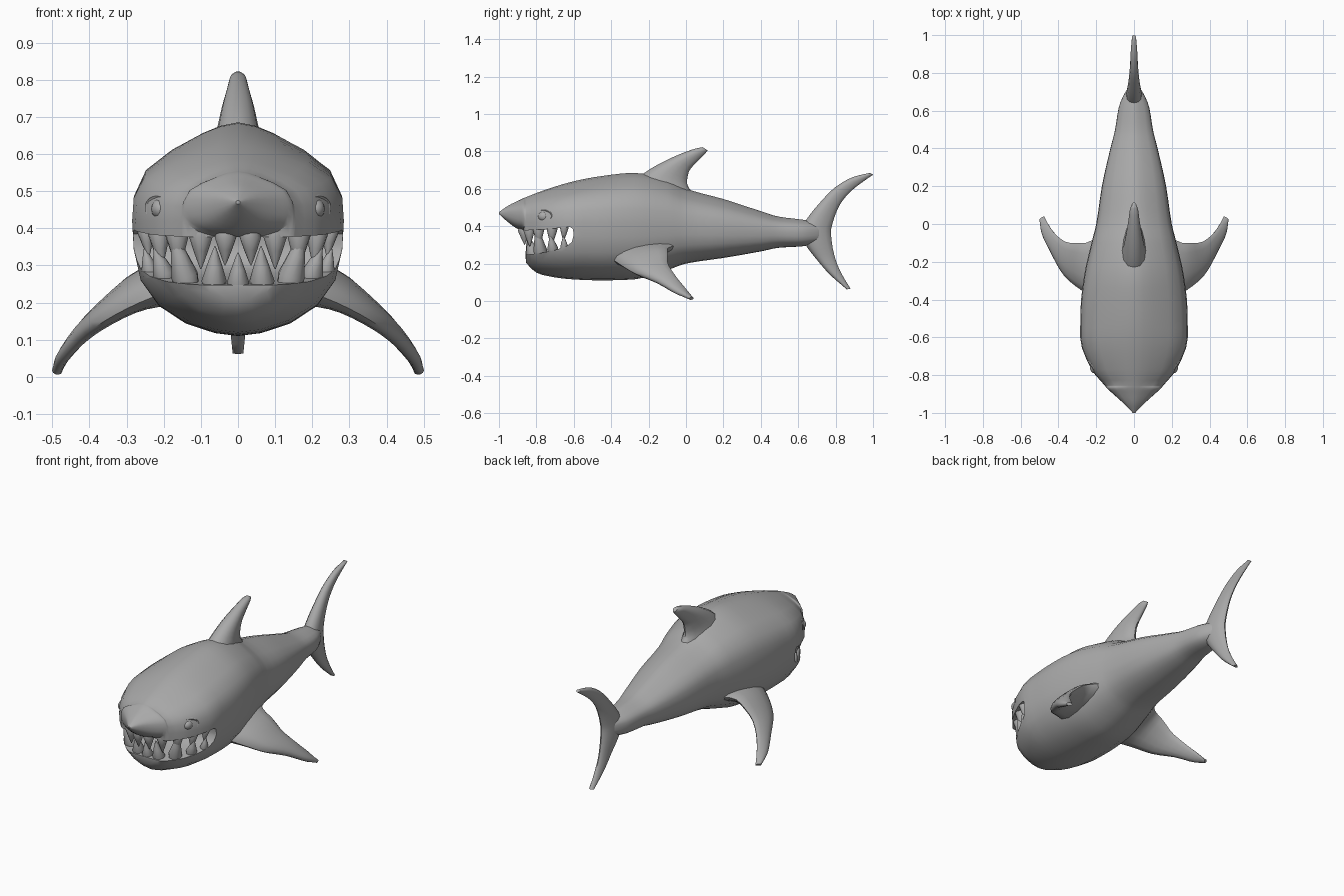
import bpy, bmesh, math
from mathutils import Vector, Matrix

if "Cube" in bpy.data.objects:
    bpy.data.objects.remove(bpy.data.objects["Cube"])

grey = bpy.data.materials.new("shark grey")
grey.diffuse_color = (0.4, 0.4, 0.4, 1)
grey.use_nodes = True
grey.node_tree.nodes["Principled BSDF"].inputs["Base Color"].default_value = grey.diffuse_color


def finish(name, bm, angle=40):
    bmesh.ops.recalc_face_normals(bm, faces=bm.faces)
    mesh = bpy.data.meshes.new(name)
    bm.to_mesh(mesh)
    bm.free()
    mesh.materials.append(grey)
    ob = bpy.data.objects.new(name, mesh)
    bpy.context.collection.objects.link(ob)
    smooth(ob, angle)
    return ob


def smooth(ob, angle):
    bpy.ops.object.select_all(action='DESELECT')
    ob.select_set(True)
    bpy.context.view_layer.objects.active = ob
    bpy.ops.object.shade_smooth_by_angle(angle=math.radians(angle))


def loft(rings):
    """Skin a list of closed rings and cap both ends."""
    bm = bmesh.new()
    loops = [[bm.verts.new(p) for p in ring] for ring in rings]
    n = len(loops[0])
    for a, b in zip(loops, loops[1:]):
        for i in range(n):
            j = (i + 1) % n
            bm.faces.new((a[i], a[j], b[j], b[i]))
    bm.faces.new(loops[0])
    bm.faces.new(loops[-1])
    return bm


def resample(rows, steps):
    """Monotone cubic through rows, using the first column as parameter."""
    def slope(i, c):
        if i in (0, len(rows) - 1):
            i = min(max(i, 1), len(rows) - 1)
            return (rows[i][c] - rows[i-1][c]) / (rows[i][0] - rows[i-1][0])
        a = (rows[i][c] - rows[i-1][c]) / (rows[i][0] - rows[i-1][0])
        b = (rows[i+1][c] - rows[i][c]) / (rows[i+1][0] - rows[i][0])
        return 2 * a * b / (a + b) if a * b > 0 else 0
    out = []
    for i in range(len(rows) - 1):
        p, q = rows[i], rows[i + 1]
        h = q[0] - p[0]
        for s in range(steps):
            t = s / steps
            row = [p[0] + t * h]
            for c in range(1, len(p)):
                row.append((2*t**3 - 3*t*t + 1) * p[c] + (t**3 - 2*t*t + t) * h * slope(i, c)
                           + (3*t*t - 2*t**3) * q[c] + (t**3 - t*t) * h * slope(i + 1, c))
            out.append(row)
    return out + [list(rows[-1])]


# Body: y, top, bottom, half width, height of the widest line
stations = [
    (-1, .475, .465, .006, .47), (-.95, .51, .42, .055, .465), (-.9, .535, .385, .11, .455),
    (-.868, .55, .372, .145, .45), (-.855, .555, .205, .155, .42), (-.77, .588, .14, .225, .42),
    (-.6, .64, .115, .285, .42), (-.45, .668, .11, .283, .42), (-.28, .685, .115, .265, .42),
    (-.1, .65, .165, .225, .41), (0, .60, .20, .20, .405), (.2, .545, .23, .17, .39),
    (.4, .48, .265, .125, .375), (.5, .45, .285, .10, .37), (.62, .435, .292, .08, .365),
    (.7, .42, .31, .045, .365), (.75, .40, .33, .01, .365)]
half = [(0, 1), (.18, .965), (.36, .89), (.65, .73), (.88, .54), (.985, .28), (1, 0),
        (.985, -.25), (.92, -.52), (.75, -.74), (.5, -.89), (.22, -.975), (0, -1)]
outline = half + [(-x, z) for x, z in half[-2:0:-1]]
rings = []
for y, top, bot, w, zm in resample(stations, 3):
    rings.append([(x * w, y, zm + z * ((top - zm) if z > 0 else (zm - bot))) for x, z in outline])
body = finish("body", loft(rings))

# Mouth opening cut through the head
mouth = [(-1.2, .375), (-.9, .375), (-.75, .383), (-.62, .396), (-.605, .385), (-.6, .355),
         (-.61, .315), (-.64, .292), (-.7, .272), (-.78, .256), (-.86, .247), (-1.2, .247)]
cutter = finish("mouth_cutter", loft([[(x, y, z) for y, z in mouth] for x in (-.5, .5)]))
cutter.hide_render = True
cut = body.modifiers.new("mouth", 'BOOLEAN')
cut.operation = 'DIFFERENCE'
cut.solver = 'EXACT'
cut.object = cutter
bpy.context.view_layer.objects.active = body
bpy.ops.object.modifier_apply(modifier="mouth")
bpy.data.objects.remove(cutter)
smooth(body, 40)


def fin(name, sections, side=1):
    """Sections: leading point, trailing point, thickness."""
    rows = resample([(i, *l, *t, th) for i, (l, t, th) in enumerate(sections)], 3)
    mids = [(Vector(r[1:4]) + Vector(r[4:7])) / 2 for r in rows]
    rings = []
    for i, r in enumerate(rows):
        lead, trail = Vector(r[1:4]), Vector(r[4:7])
        along = mids[min(i + 1, len(mids) - 1)] - mids[max(i - 1, 0)]
        up = along.cross(trail - lead).normalized()
        ring = []
        for k in range(14):
            a = 2 * math.pi * k / 14
            u = .5 - .5 * math.cos(a)
            p = lead.lerp(trail, u) + up * (math.sin(a) * r[7] / 2 * (1.2 - .55 * u))
            ring.append((p.x * side, p.y, p.z))
        rings.append(ring)
    return finish(name, loft(rings), 50)


def flat(rows):
    """Centre-line fin sections given as leading y, z, trailing y, z, thickness."""
    return [((0, a, b), (0, c, d), th) for a, b, c, d, th in rows]


# Dorsal fin and tail fin
fin("dorsal_fin", flat([(-.29, .635, .05, .56, .15), (-.2, .70, .005, .63, .115),
                        (-.11, .75, .015, .69, .09), (0, .798, .06, .745, .06),
                        (.06, .817, .10, .785, .045), (.09, .822, .115, .805, .025)]))
fin("tail_fin", flat([(.86, .062, .88, .065, .03), (.77, .14, .835, .14, .045),
                      (.70, .22, .80, .22, .055), (.64, .30, .78, .31, .08),
                      (.61, .37, .775, .37, .09), (.645, .437, .785, .42, .08),
                      (.72, .53, .82, .51, .06), (.80, .61, .88, .585, .045),
                      (.90, .665, .95, .64, .035), (.985, .685, 1.0, .675, .022)]))

# Pectoral fins
pectoral = [((.16, -.42, .24), (.16, -.03, .30), .13), ((.265, -.36, .20), (.255, -.10, .28), .09),
            ((.36, -.28, .15), (.34, -.10, .215), .065), ((.43, -.16, .10), (.41, -.06, .14), .05),
            ((.485, -.05, .04), (.455, 0, .065), .035), ((.50, .02, .015), (.475, .04, .012), .02)]
for side, label in ((1, "right"), (-1, "left")):
    fin(label + "_pectoral_fin", pectoral, side)

    # Eye with a raised lid around it
    bm = bmesh.new()
    bmesh.ops.create_uvsphere(bm, u_segments=16, v_segments=10, radius=1, matrix=Matrix.LocRotScale(
        Vector((side * .208, -.757, .452)), None, Vector((.026, .034, .028))))
    finish(label + "_eye", bm, 60)
    lid = []
    for i in range(20):
        a = 2 * math.pi * i / 20
        lid.append(Vector((side * (.214 + .03 * math.cos(a)), -.757 + .04 * math.cos(a),
                           .455 + .03 * math.sin(a))))
    bm = bmesh.new()
    loops = []
    for i, p in enumerate(lid):
        out = (p - Vector((side * .214, -.757, .455))).normalized()
        nrm = Vector((side * .8, -.6, 0))
        loops.append([bm.verts.new(p + .007 * (out * math.cos(b) + nrm * math.sin(b)))
                      for b in (0, 1.257, 2.513, 3.77, 5.027)])
    for i in range(20):
        a, b = loops[i], loops[(i + 1) % 20]
        for k in range(5):
            bm.faces.new((a[k], a[(k + 1) % 5], b[(k + 1) % 5], b[k]))
    finish(label + "_eyelid", bm, 60)


def tooth(name, base, tip, r):
    """Slightly bulged cone."""
    base, tip = Vector(base), Vector(tip)
    q = (tip - base).to_track_quat('Z', 'Y')
    h = (tip - base).length
    rings = []
    for t, s in ((0, .85), (.2, 1), (.55, .62), (.85, .25), (1, .04)):
        rings.append([base + q @ Vector((r * s * math.cos(k * math.pi / 5),
                                         r * s * math.sin(k * math.pi / 5), h * t)) for k in range(10)])
    finish(name, loft(rings), 60)


# Teeth: base, tip, radius for one side, then mirrored
lower = [((.065, -.815, .235), (.062, -.845, .352), .034), ((.135, -.775, .24), (.178, -.80, .40), .037),
         ((.195, -.71, .26), (.225, -.725, .355), .03), ((.235, -.65, .275), (.252, -.655, .35), .022)]
upper = [((.033, -.87, .395), (.035, -.862, .30), .03), ((.10, -.84, .40), (.10, -.835, .29), .032),
         ((.165, -.79, .405), (.16, -.785, .285), .032), ((.215, -.715, .41), (.205, -.72, .29), .03),
         ((.25, -.65, .41), (.24, -.655, .32), .024)]
tooth("lower_tooth_centre", (0, -.825, .235), (0, -.85, .335), .03)
for row, teeth in (("lower", lower), ("upper", upper)):
    for i, (b, t, r) in enumerate(teeth):
        for s, label in ((1, "right"), (-1, "left")):
            tooth(f"{row}_tooth_{label}_{i + 1}", (b[0] * s, b[1], b[2]), (t[0] * s, t[1], t[2]), r)
